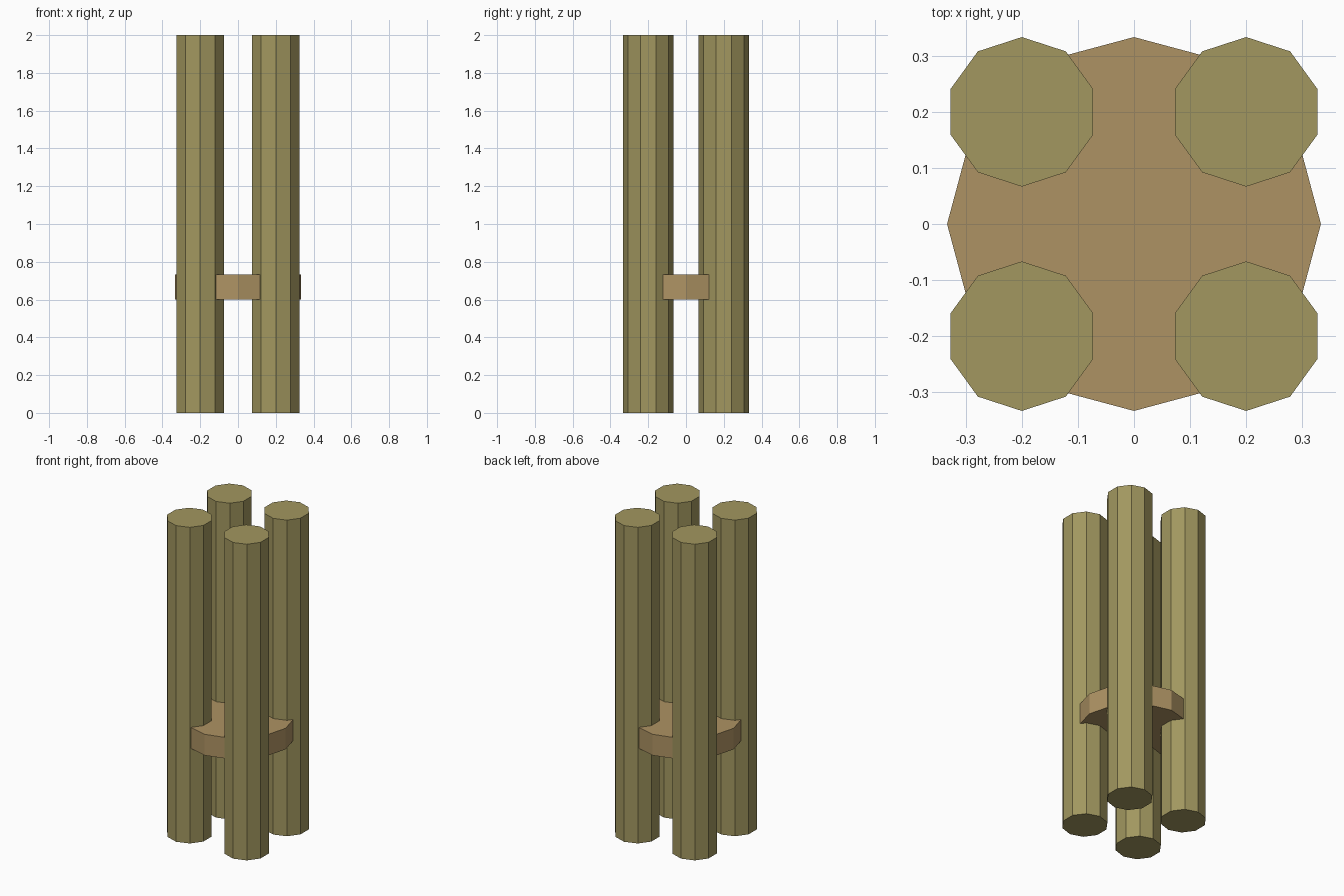
import bpy
from math import pi

if "Cube" in bpy.data.objects:
    bpy.data.objects.remove(bpy.data.objects["Cube"])


def material(name, color):
    m = bpy.data.materials.new(name)
    m.diffuse_color = color
    m.use_nodes = True
    m.node_tree.nodes["Principled BSDF"].inputs["Base Color"].default_value = m.diffuse_color
    return m


def prism(name, sides, radius, x, y, z0, z1, mat, turn=0.0):
    # Upright flat-shaded prism; first corner points to +y before turning
    bpy.ops.mesh.primitive_cylinder_add(
        vertices=sides, radius=radius, depth=z1 - z0,
        location=(x, y, (z0 + z1) / 2), rotation=(0, 0, turn))
    ob = bpy.context.object
    ob.name = name
    ob.data.materials.append(mat)
    return ob


post_mat = material("olive_wood", (0.36, 0.31, 0.115, 1))
disc_mat = material("brown_wood", (0.42, 0.29, 0.125, 1))

# Four ten-sided posts
for side, x in (("left", -0.2), ("right", 0.2)):
    for end, y in (("front", -0.2), ("back", 0.2)):
        prism(f"{end}_{side}_post", 10, 0.1333, x, y, 0, 2, post_mat)

# Twelve-sided disc joining the posts
prism("joining_disc", 12, 0.3333, 0, 0, 0.6, 0.7333, disc_mat)
